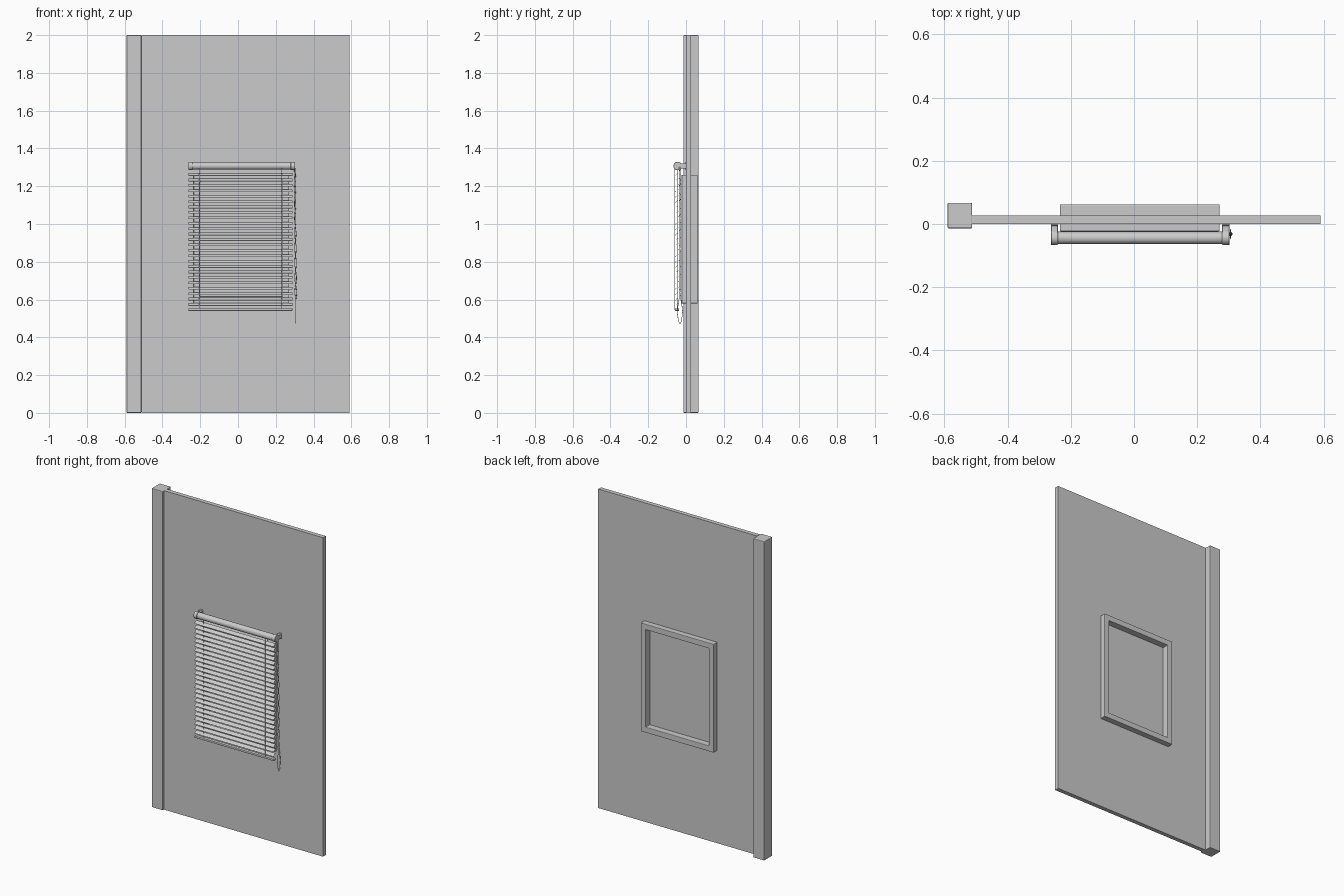
import bpy, bmesh, math
from mathutils import Vector

if "Cube" in bpy.data.objects:
    bpy.data.objects.remove(bpy.data.objects["Cube"])


def mesh_object(name, bm, smooth=False):
    bmesh.ops.recalc_face_normals(bm, faces=bm.faces[:])
    me = bpy.data.meshes.new(name)
    bm.to_mesh(me)
    bm.free()
    ob = bpy.data.objects.new(name, me)
    bpy.context.collection.objects.link(ob)
    if smooth:
        bpy.ops.object.select_all(action='DESELECT')
        ob.select_set(True)
        bpy.context.view_layer.objects.active = ob
        bpy.ops.object.shade_smooth_by_angle(angle=math.radians(35))
    return ob


def bevel(ob, width, segments=2):
    m = ob.modifiers.new("Bevel", 'BEVEL')
    m.width, m.segments, m.limit_method = width, segments, 'ANGLE'


def box(name, x0, x1, y0, y1, z0, z1):
    bm = bmesh.new()
    bmesh.ops.create_cube(bm, size=1)
    for v in bm.verts:
        v.co = Vector(((x0 + x1) / 2 + v.co.x * (x1 - x0),
                       (y0 + y1) / 2 + v.co.y * (y1 - y0),
                       (z0 + z1) / 2 + v.co.z * (z1 - z0)))
    return mesh_object(name, bm)


def ring(name, outer, inner, y0, y1):
    """Rectangular plate with a rectangular opening; rects are x0, x1, z0, z1."""
    bm = bmesh.new()
    loops = []
    for x0, x1, z0, z1 in (outer, inner):
        for y in (y0, y1):
            loops.append([bm.verts.new((x, y, z)) for x, z in
                          ((x0, z0), (x1, z0), (x1, z1), (x0, z1))])
    of, ob_, nf, nb = loops
    for a, b in ((of, nf), (nf, nb), (nb, ob_), (ob_, of)):
        for i in range(4):
            j = (i + 1) % 4
            bm.faces.new((a[i], a[j], b[j], b[i]))
    return mesh_object(name, bm)


def extrude_x(name, profile, x0, x1, smooth=True):
    """Extrude a closed (y, z) profile along x."""
    bm = bmesh.new()
    f = bm.faces.new([bm.verts.new((x0, y, z)) for y, z in profile])
    res = bmesh.ops.extrude_face_region(bm, geom=[f])
    bmesh.ops.translate(bm, vec=(x1 - x0, 0, 0),
                        verts=[v for v in res['geom'] if isinstance(v, bmesh.types.BMVert)])
    return mesh_object(name, bm, smooth)


def cord(name, pts, radius, cyclic=False):
    cu = bpy.data.curves.new(name, 'CURVE')
    cu.dimensions = '3D'
    cu.bevel_depth, cu.bevel_resolution, cu.use_fill_caps = radius, 1, True
    s = cu.splines.new('POLY')
    s.points.add(len(pts) - 1)
    for p, co in zip(s.points, pts):
        p.co = (*co, 1)
    s.use_cyclic_u = cyclic
    ob = bpy.data.objects.new(name, cu)
    bpy.context.collection.objects.link(ob)


# Wall panel with window opening, and corner post
ring("wall_panel", (-0.512, 0.59, 0, 2), (-0.2, 0.236, 0.615, 1.225), 0.0, 0.027)
bevel(box("corner_post", -0.59, -0.512, -0.014, 0.067, 0, 2), 0.004)

# Window frame and pane
bevel(ring("window_frame", (-0.235, 0.271, 0.58, 1.26),
           (-0.2, 0.236, 0.615, 1.225), -0.023, 0.062), 0.003)
box("window_pane", -0.202, 0.238, 0.010, 0.022, 0.613, 1.227)

# Blind head roll
CY, CZ = -0.044, 1.307
extrude_x("head_roll", [(CY + 0.0195 * math.cos(t * math.tau / 32),
                         CZ + 0.0195 * math.sin(t * math.tau / 32)) for t in range(32)],
          -0.25, 0.29)

# End brackets: round cap with an arm back to the wall
cap = []
for i in range(25):
    a = math.radians(35 + i * 290 / 24)
    cap.append((CY + 0.0225 * math.cos(a), CZ + 0.0225 * math.sin(a)))
cap += [(-0.005, CZ - 0.0129), (-0.005, CZ - 0.018), (0.0, CZ - 0.018),
        (0.0, CZ + 0.018), (-0.005, CZ + 0.018), (-0.005, CZ + 0.0129)]
for side, x0, x1 in (("left", -0.263, -0.241), ("right", 0.279, 0.302)):
    bevel(extrude_x("bracket_" + side, cap, x0, x1), 0.002)

# Slats: thin curved strips tilted with the front edge down
SX0, SX1, SY = -0.262, 0.288, -0.047
TILT, N = math.radians(32), 25
upper, lower = [], []
for i in range(7):
    u = i / 3 - 1
    for lst, off in ((upper, 0.0005), (lower, -0.0005)):
        y, z = u * 0.0125, 0.0022 * (1 - u * u) + off
        lst.append((y * math.cos(TILT) - z * math.sin(TILT),
                    y * math.sin(TILT) + z * math.cos(TILT)))
section = upper + lower[::-1]
for i in range(N):
    zc = 1.262 - i * (1.262 - 0.574) / (N - 1)
    extrude_x("slat_%02d" % (i + 1), [(SY + y, zc + z) for y, z in section], SX0, SX1)

# Bottom rail
bevel(box("bottom_rail", SX0, SX1, SY - 0.011, SY + 0.011, 0.54, 0.553), 0.003)

# Ladder cords in front of and behind the slats
for side, x in (("left", -0.205), ("right", 0.231)):
    for place, y in (("front", SY - 0.0125), ("middle", SY), ("back", SY + 0.0125)):
        cord("ladder_cord_%s_%s" % (side, place), [(x, y, 1.30), (x, y, 0.546)], 0.0012)

# Pull cord: two strands twisting round each other, opening into a loop
def strand(phase):
    pts = []
    for i in range(97):
        t = i / 96
        a = t * 4.5 * math.tau + phase
        r = 0.003 + 0.002 * t
        pts.append((0.301 + 0.005 * t + r * math.cos(a), -0.032 + r * math.sin(a),
                    1.30 - t * 0.70))
    return pts

s1, s2 = strand(math.pi / 2), strand(-math.pi / 2)
ya, yb = s1[-1][1], s2[-1][1]
sg = 1 if ya > yb else -1
half = [(0.010, 0.57), (0.014, 0.54), (0.013, 0.52), (0.008, 0.49), (0.003, 0.474)]
loop = [(0.306, -0.032 + sg * d, z) for d, z in half] + \
       [(0.306, -0.032 - sg * d, z) for d, z in reversed(half)]
cord("pull_cord", s1 + loop + s2[::-1], 0.0016, cyclic=True)
